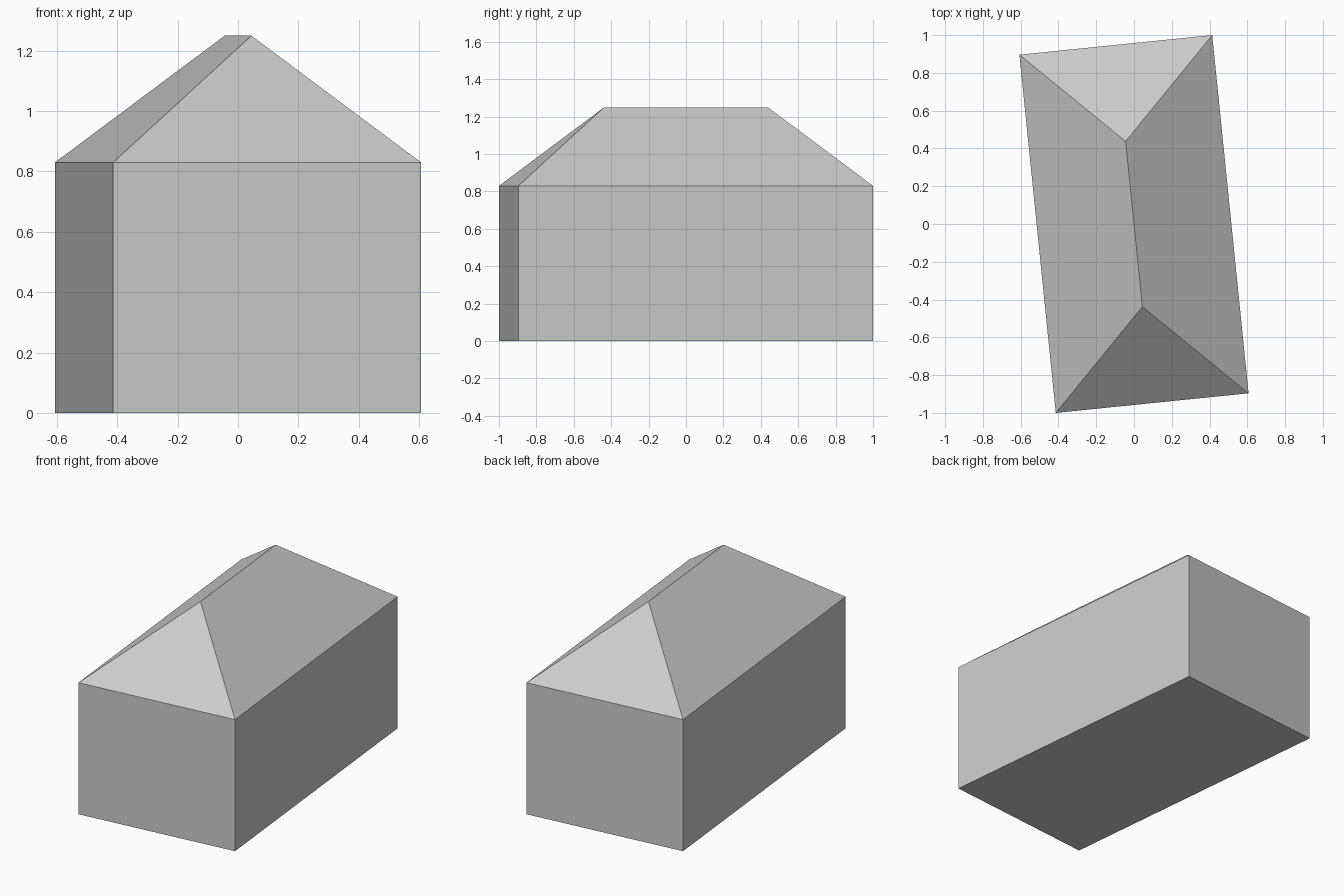
import bpy
import bmesh
from math import radians
from mathutils import Matrix

cube = bpy.data.objects.get("Cube")
if cube:
    bpy.data.objects.remove(cube, do_unlink=True)

HALF_WIDTH, HALF_LENGTH = 0.513, 0.953
EAVES, RIDGE = 0.83, 1.25
HALF_RIDGE = HALF_LENGTH - HALF_WIDTH  # equal pitch on all four slopes
TURN = radians(5.8)

grey = bpy.data.materials.new("plain grey")
grey.use_nodes = True
colour = (0.6, 0.6, 0.6, 1)
grey.diffuse_color = colour
grey.node_tree.nodes["Principled BSDF"].inputs["Base Color"].default_value = colour


def rectangle(bm, z):
    corners = ((-1, -1), (1, -1), (1, 1), (-1, 1))
    return [bm.verts.new((x * HALF_WIDTH, y * HALF_LENGTH, z)) for x, y in corners]


# Walls and floor, then a hipped roof sharing the eaves
bm = bmesh.new()
base, eaves = rectangle(bm, 0), rectangle(bm, EAVES)
front, back = [bm.verts.new((0, y, RIDGE)) for y in (-HALF_RIDGE, HALF_RIDGE)]
bm.faces.new(base[::-1])
for i in range(4):
    j = (i + 1) % 4
    bm.faces.new((base[i], base[j], eaves[j], eaves[i]))
bm.faces.new((eaves[0], eaves[1], front))
bm.faces.new((eaves[1], eaves[2], back, front))
bm.faces.new((eaves[2], eaves[3], back))
bm.faces.new((eaves[3], eaves[0], front, back))
bm.transform(Matrix.Rotation(TURN, 4, "Z"))
bmesh.ops.recalc_face_normals(bm, faces=bm.faces)

mesh = bpy.data.meshes.new("hipped_roof_house")
bm.to_mesh(mesh)
bm.free()
mesh.materials.append(grey)
house = bpy.data.objects.new("hipped_roof_house", mesh)
bpy.context.collection.objects.link(house)
